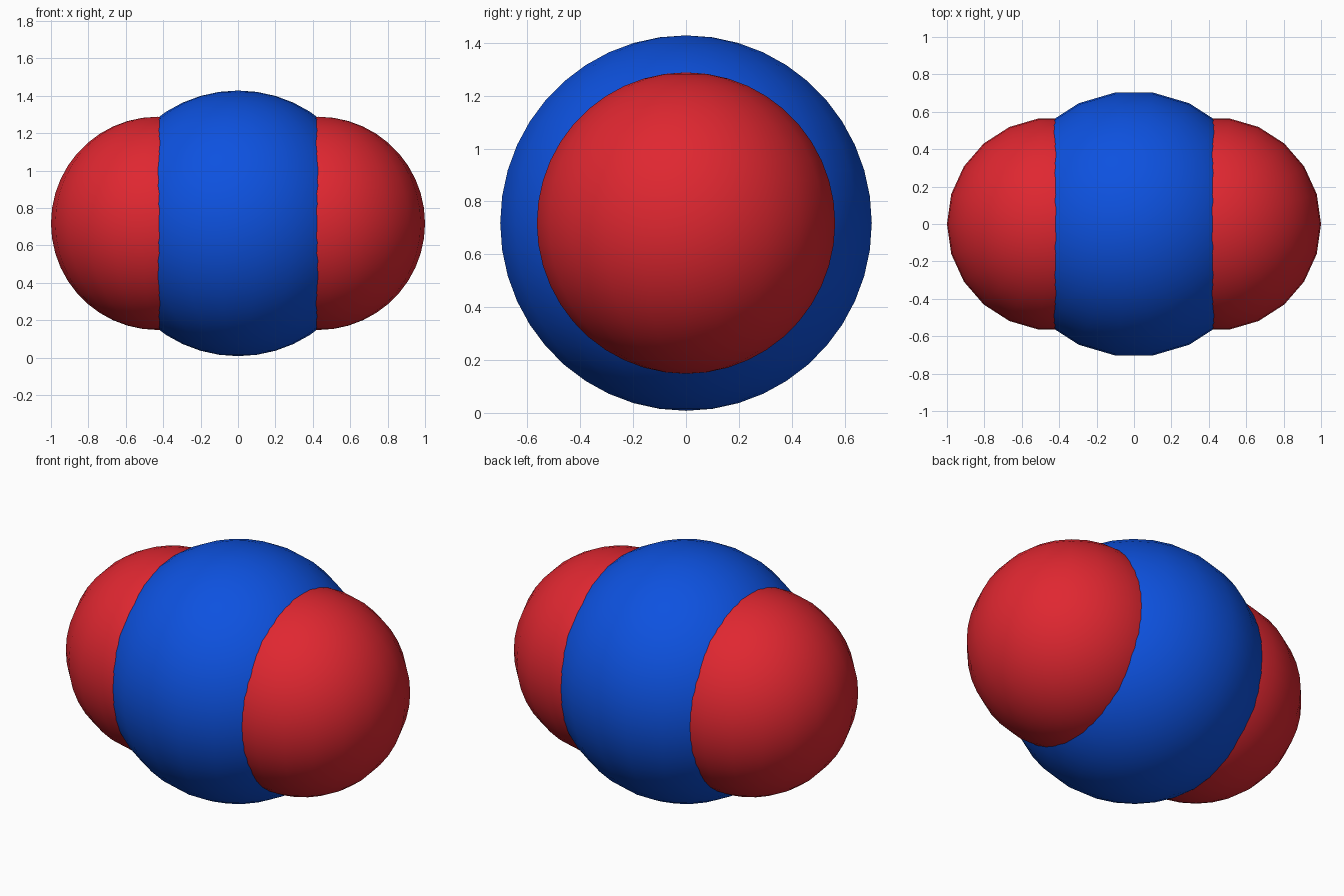
import bpy, bmesh, math
from mathutils import Matrix

if "Cube" in bpy.data.objects:
    bpy.data.objects.remove(bpy.data.objects["Cube"])


def material(name, rgb):
    m = bpy.data.materials.new(name)
    m.diffuse_color = (*rgb, 1.0)
    m.use_nodes = True
    m.node_tree.nodes["Principled BSDF"].inputs["Base Color"].default_value = m.diffuse_color
    return m


RED = material("red", (0.74, 0.02, 0.03))
BLUE = material("blue", (0.004, 0.083, 0.74))
CENTRE_Z = 0.718


def ball(name, x, radius, mat):
    # 22-sided smooth sphere, poles up, with a vertex column on the x axis
    bm = bmesh.new()
    bmesh.ops.create_uvsphere(bm, u_segments=22, v_segments=22, radius=radius,
                              matrix=Matrix.Rotation(math.pi / 2, 4, 'Z'))
    for f in bm.faces:
        f.smooth = True
    mesh = bpy.data.meshes.new(name)
    bm.to_mesh(mesh)
    bm.free()
    mesh.materials.append(mat)
    obj = bpy.data.objects.new(name, mesh)
    obj.location = (x, 0, CENTRE_Z)
    bpy.context.collection.objects.link(obj)


# large middle ball and the two smaller balls sunk into its sides
ball("middle_ball", 0, 0.71, BLUE)
for side, sx in (("left", -1), ("right", 1)):
    ball(side + "_ball", sx * 0.43, 0.57, RED)
